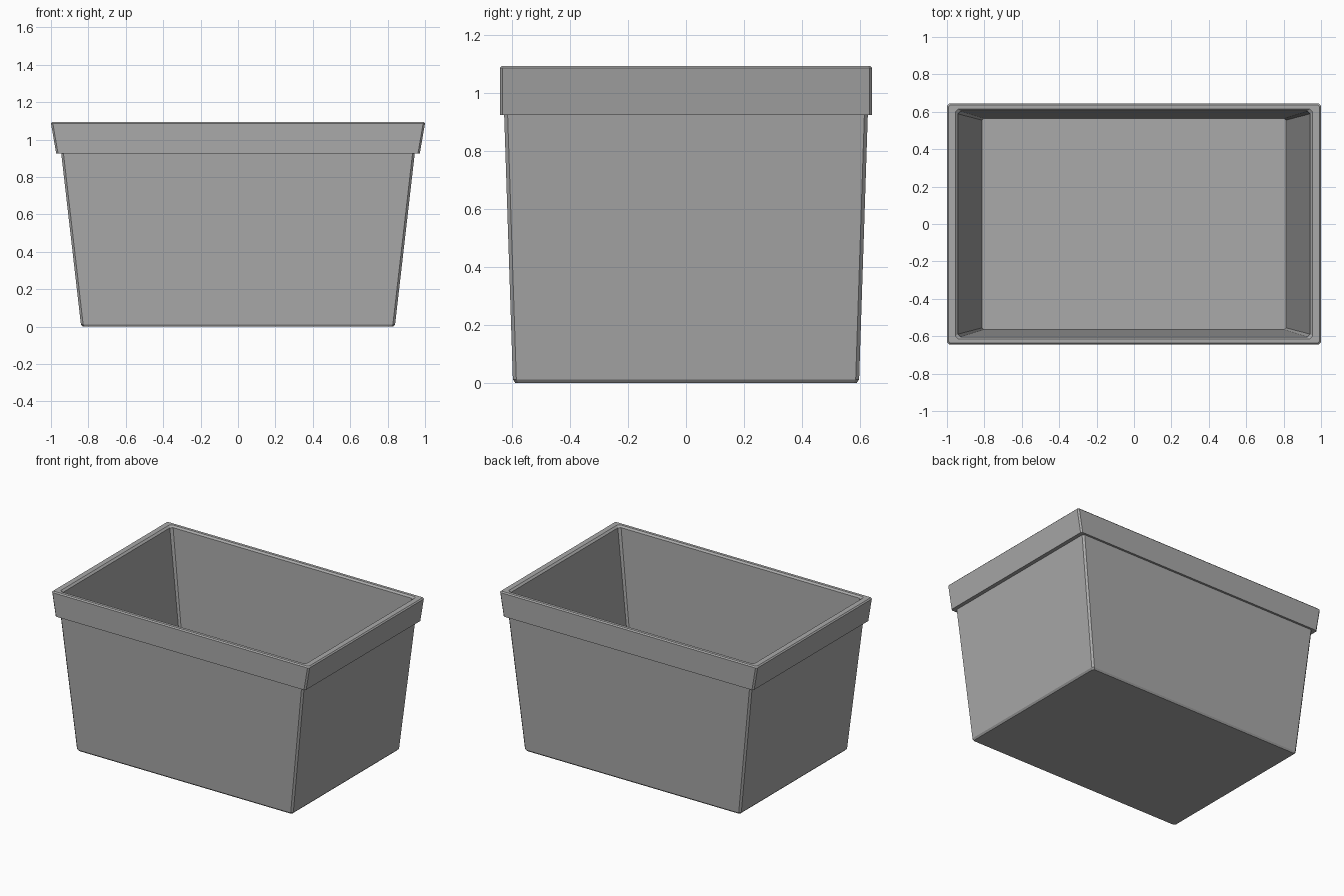
import bpy
import bmesh

cube = bpy.data.objects.get("Cube")
if cube:
    bpy.data.objects.remove(cube, do_unlink=True)

# Single plastic colour
grey = bpy.data.materials.new("grey_plastic")
grey.use_nodes = True
colour = (0.4, 0.4, 0.4, 1)
grey.diffuse_color = colour
grey.node_tree.nodes["Principled BSDF"].inputs["Base Color"].default_value = colour


def ring(bm, hx, hy, z, c):
    """Rectangle with chamfered corners, counter-clockwise."""
    quarter = [(hx, hy - c), (hx - c, hy)]
    pts = (quarter + [(-x, y) for x, y in reversed(quarter)]
           + [(-x, -y) for x, y in quarter]
           + [(x, -y) for x, y in reversed(quarter)])
    return [bm.verts.new((x, y, z)) for x, y in pts]


def loft(name, sections):
    """Closed shell through the sections, capped at both ends."""
    bm = bmesh.new()
    rings = [ring(bm, *s) for s in sections]
    for a, b in zip(rings, rings[1:]):
        for i in range(len(a)):
            j = (i + 1) % len(a)
            bm.faces.new((a[i], a[j], b[j], b[i]))
    bm.faces.new(list(reversed(rings[0])))
    bm.faces.new(rings[-1])
    bmesh.ops.recalc_face_normals(bm, faces=bm.faces)
    mesh = bpy.data.meshes.new(name)
    bm.to_mesh(mesh)
    bm.free()
    mesh.materials.append(grey)
    obj = bpy.data.objects.new(name, mesh)
    bpy.context.collection.objects.link(obj)
    return obj


# Half width, half depth, height, corner chamfer
outer_wall = [(0.83, 0.59, 0, 0.01), (0.84, 0.598, 0.012, 0.012),
              (0.945, 0.628, 0.925, 0.012)]
rim = [(0.972, 0.643, 0.925, 0.01), (1.0, 0.643, 1.087, 0.01),
       (0.992, 0.635, 1.095, 0.008)]
inner_wall = [(0.955, 0.615, 1.095, 0.015), (0.942, 0.604, 1.083, 0.015),
              (0.812, 0.565, 0.03, 0.01)]

# Open tapered bin with its overhanging rim and inner floor
loft("storage_bin", outer_wall + rim + inner_wall)
